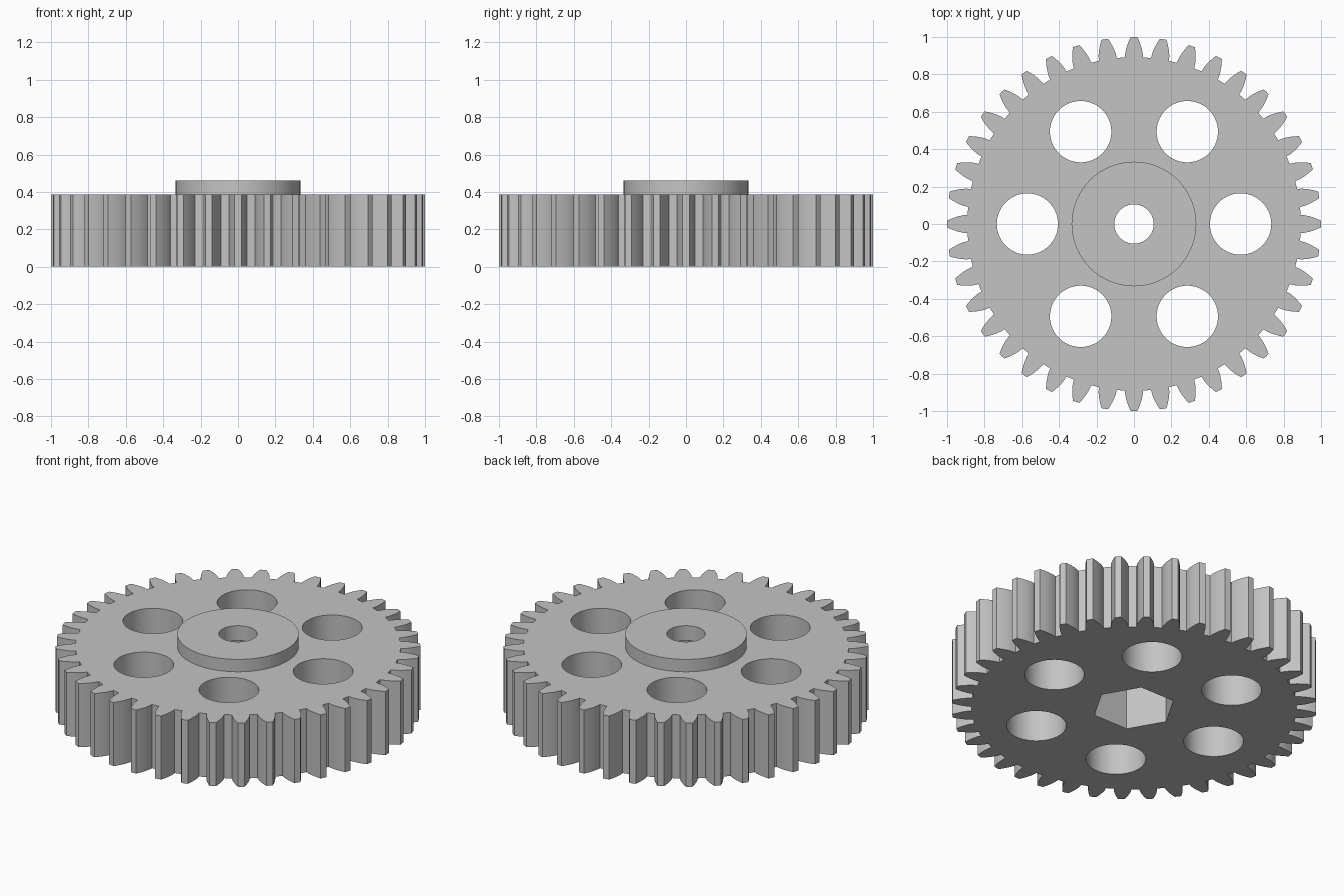
import bpy
import bmesh
from math import sin, cos, tan, pi, radians, acos

if "Cube" in bpy.data.objects:
    bpy.data.objects.remove(bpy.data.objects["Cube"])

TEETH = 40
TIP, PITCH, ROOT = 1.0, 0.952, 0.892
BASE = PITCH * cos(radians(20))
THICK, TOP = 0.385, 0.46

grey = bpy.data.materials.new("grey")
grey.use_nodes = True
colour = (0.55, 0.55, 0.55, 1)
grey.diffuse_color = colour
grey.node_tree.nodes["Principled BSDF"].inputs["Base Color"].default_value = colour


def prism(name, points, z0, z1):
    """Extrude a flat outline from z0 to z1."""
    bm = bmesh.new()
    face = bm.faces.new([bm.verts.new((x, y, z0)) for x, y in points])
    out = bmesh.ops.extrude_face_region(bm, geom=[face])
    verts = [v for v in out["geom"] if isinstance(v, bmesh.types.BMVert)]
    bmesh.ops.translate(bm, verts=verts, vec=(0, 0, z1 - z0))
    bmesh.ops.recalc_face_normals(bm, faces=bm.faces)
    mesh = bpy.data.meshes.new(name)
    bm.to_mesh(mesh)
    bm.free()
    mesh.materials.append(grey)
    obj = bpy.data.objects.new(name, mesh)
    bpy.context.collection.objects.link(obj)
    return obj


def ring(radius, sides, cx=0, cy=0):
    return [(cx + radius * cos(2 * pi * i / sides), cy + radius * sin(2 * pi * i / sides))
            for i in range(sides)]


def involute(radius):
    a = acos(min(1, BASE / radius))
    return tan(a) - a


def half_angle(radius):
    """Half the angular thickness of a tooth at a radius."""
    return pi / (2 * TEETH) + involute(PITCH) - involute(radius)


def combine(target, tool, operation):
    mod = target.modifiers.new(tool.name, "BOOLEAN")
    mod.operation = operation
    mod.solver = "EXACT"
    mod.object = tool
    bpy.context.view_layer.objects.active = target
    bpy.ops.object.modifier_apply(modifier=mod.name)
    bpy.data.objects.remove(tool)


# Toothed outline with involute flanks
steps = 5
radii = [ROOT] + [BASE + (TIP - BASE) * i / steps for i in range(1, steps + 1)]
flank = [(r, -half_angle(r)) for r in radii]
tooth = flank + [(TIP, 0)] + [(r, -a) for r, a in reversed(flank)]
outline = [(r * cos(a + 2 * pi * k / TEETH), r * sin(a + 2 * pi * k / TEETH))
           for k in range(TEETH) for r, a in tooth]
gear = prism("gear_wheel", outline, 0, THICK)

# Raised hub
combine(gear, prism("hub", ring(0.333, 96), 0.2, TOP), "UNION")

# Six lightening holes
for k in range(6):
    a = k * pi / 3
    hole = prism("hole", ring(0.164, 72, 0.57 * cos(a), 0.57 * sin(a)), -0.1, 0.6)
    combine(gear, hole, "DIFFERENCE")

# Shaft bore and hexagonal pocket underneath
combine(gear, prism("bore", ring(0.105, 64), -0.1, 0.6), "DIFFERENCE")
combine(gear, prism("hex_pocket", ring(0.23, 6), -0.1, 0.37), "DIFFERENCE")

bpy.ops.object.select_all(action="DESELECT")
gear.select_set(True)
bpy.context.view_layer.objects.active = gear
bpy.ops.object.shade_smooth_by_angle(angle=radians(20))
